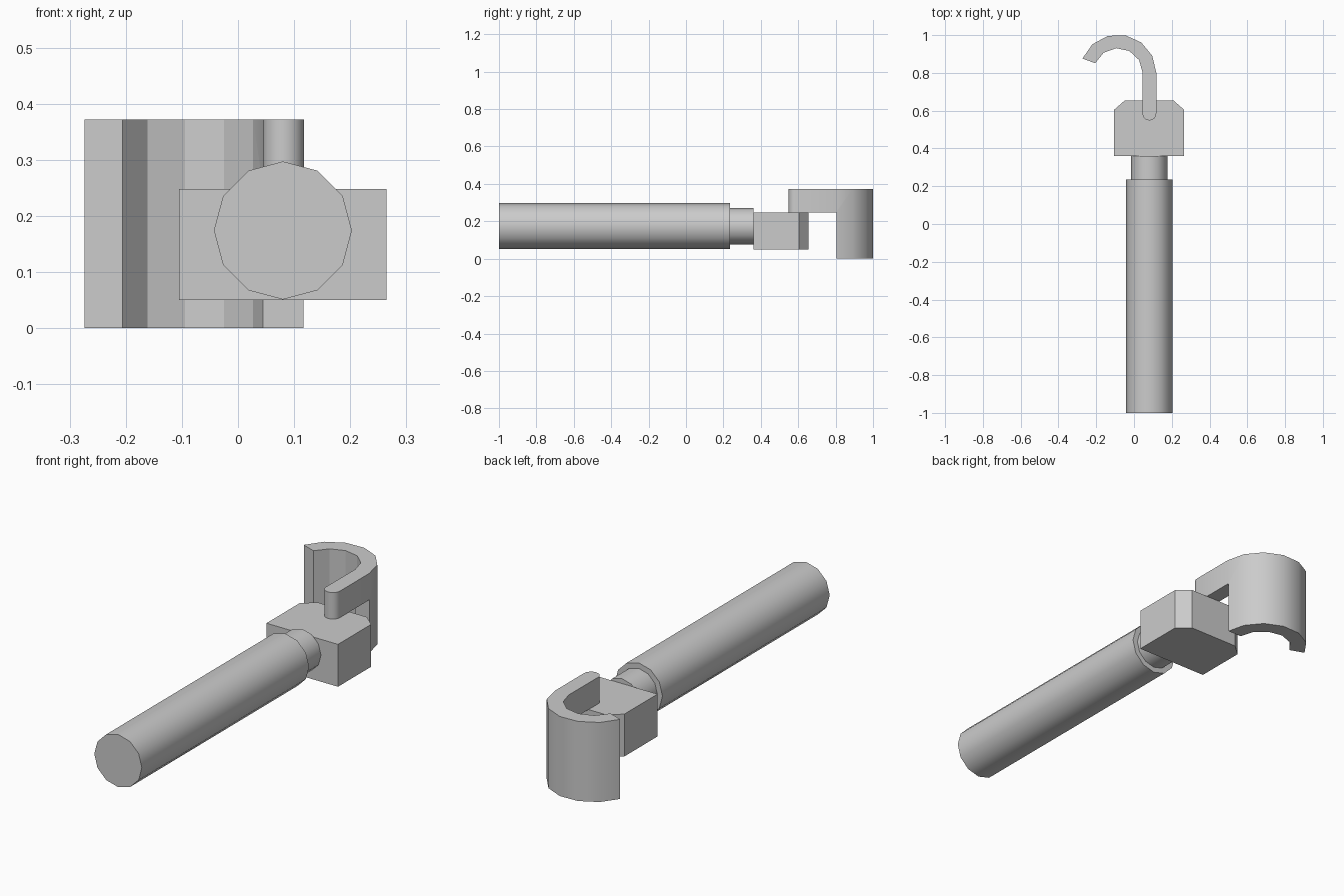
import bpy
import bmesh
from math import cos, sin, pi, radians
from mathutils import Vector

cube = bpy.data.objects.get("Cube")
if cube:
    bpy.data.objects.remove(cube, do_unlink=True)

GREY = (0.6, 0.6, 0.6, 1)
metal = bpy.data.materials.new("plain grey")
metal.use_nodes = True
metal.diffuse_color = GREY
metal.node_tree.nodes["Principled BSDF"].inputs["Base Color"].default_value = GREY


def prism(name, outline, offset):
    """Extrude a flat outline along an offset into a closed solid."""
    bm = bmesh.new()
    base = bm.faces.new([bm.verts.new(p) for p in outline])
    ends = bmesh.ops.extrude_face_region(bm, geom=[base], use_keep_orig=True)
    moved = [v for v in ends["geom"] if isinstance(v, bmesh.types.BMVert)]
    bmesh.ops.translate(bm, verts=moved, vec=Vector(offset))
    bmesh.ops.recalc_face_normals(bm, faces=bm.faces)
    mesh = bpy.data.meshes.new(name)
    bm.to_mesh(mesh)
    bm.free()
    mesh.materials.append(metal)
    obj = bpy.data.objects.new(name, mesh)
    bpy.context.collection.objects.link(obj)
    return obj


def activate(obj):
    bpy.ops.object.select_all(action='DESELECT')
    obj.select_set(True)
    bpy.context.view_layer.objects.active = obj


def smooth(obj):
    activate(obj)
    bpy.ops.object.shade_smooth_by_angle(angle=radians(30.5))


def arc(cx, cy, z, r, start, end, steps):
    angles = [radians(start + (end - start) * i / steps) for i in range(steps + 1)]
    return [(cx + r * cos(a), cy + r * sin(a), z) for a in angles]


AXIS_X, AXIS_Z = 0.08, 0.174


def rod(name, radius, y0, y1, sides=12):
    ring = [(AXIS_X + radius * cos(2 * pi * i / sides), y0,
             AXIS_Z + radius * sin(2 * pi * i / sides)) for i in range(sides)]
    smooth(prism(name, ring, (0, y1 - y0, 0)))


# Long handle and the narrower neck
rod("handle", 0.123, -1.0, 0.235)
rod("neck", 0.097, 0.235, 0.36)

# Block with two chamfered rear corners
half, back, cut = 0.185, 0.655, 0.057
right_side = [(half, 0.36), (half, back - cut * 0.88), (half - cut, back)]
left_side = [(-x, y) for x, y in reversed(right_side)]
prism("block", [(AXIS_X + x, y, 0.05) for x, y in right_side + left_side], (0, 0, 0.198))

# Hook: rounded arm end, outer curl, then back along the inner curl
TOP, ARM_BOTTOM, CURL_START = 0.372, 0.248, 0.805
outline = (arc(0.0815, 0.585, 0, 0.0365, 180, 360, 10)
           + arc(-0.085, 0.8, 0, 0.203, 0, 158, 6)
           + arc(-0.085, 0.8, 0, 0.131, 157, 0, 5))
hook = prism("hook", outline, (0, 0, TOP))

# Clear the space below the straight arm
clearance = prism("arm_clearance", [(-0.02, 0.4, -0.1), (0.2, 0.4, -0.1),
                                    (0.2, CURL_START, -0.1), (-0.02, CURL_START, -0.1)],
                  (0, 0, ARM_BOTTOM + 0.1))
clearance.hide_render = True
trim = hook.modifiers.new("trim", 'BOOLEAN')
trim.operation = 'DIFFERENCE'
trim.object = clearance
trim.solver = 'EXACT'
activate(hook)
bpy.ops.object.modifier_apply(modifier=trim.name)
bpy.data.objects.remove(clearance, do_unlink=True)
smooth(hook)
